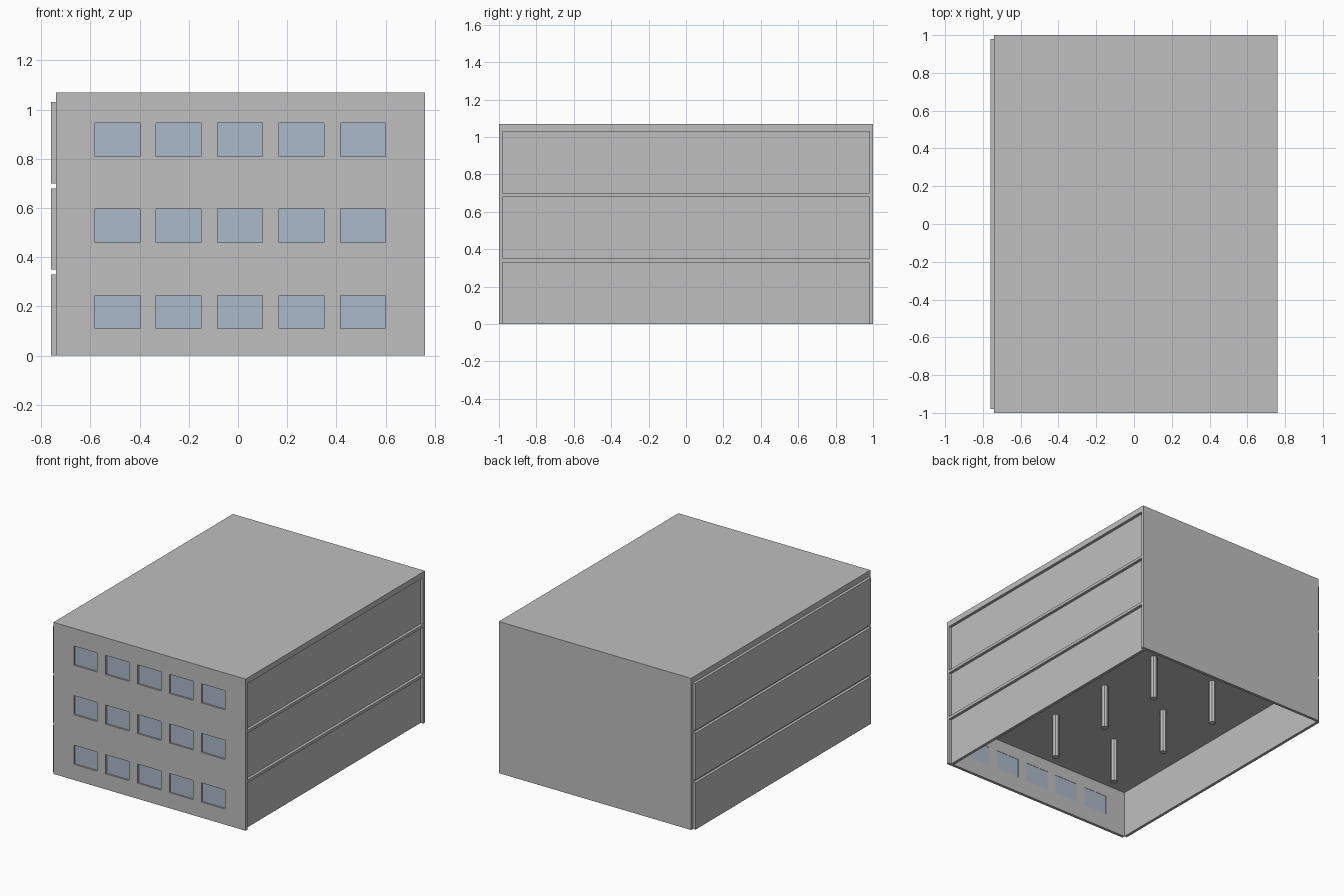
import bpy, bmesh, math

if "Cube" in bpy.data.objects:
    bpy.data.objects.remove(bpy.data.objects["Cube"])

X0, X1 = -0.74, 0.76      # frame extent in x
T = 0.02                  # wall and slab thickness
STOREY = 0.35
FLOORS = 3
TOP = 1.07


def material(name, rgb):
    m = bpy.data.materials.new(name)
    m.diffuse_color = (*rgb, 1)
    m.use_nodes = True
    m.node_tree.nodes["Principled BSDF"].inputs["Base Color"].default_value = m.diffuse_color
    return m


concrete = material("concrete_grey", (0.52, 0.52, 0.52))
glass = material("glass_blue", (0.41, 0.49, 0.59))


def finish(name, bm, mat):
    bmesh.ops.recalc_face_normals(bm, faces=bm.faces)
    me = bpy.data.meshes.new(name)
    bm.to_mesh(me)
    bm.free()
    me.materials.append(mat)
    ob = bpy.data.objects.new(name, me)
    bpy.context.collection.objects.link(ob)
    return ob


def box(name, x, y, z, mat=concrete):
    bm = bmesh.new()
    bmesh.ops.create_cube(bm, size=1)
    for v in bm.verts:
        for i, (a, b) in enumerate((x, y, z)):
            v.co[i] = a if v.co[i] < 0 else b
    return finish(name, bm, mat)


# Window layout
win_x = [(-0.582 + 0.2495 * i, -0.399 + 0.2495 * i) for i in range(5)]
win_z = [(0.11 + STOREY * k, 0.245 + STOREY * k) for k in range(FLOORS)]

# Front wall with window openings
xs = [X0] + [v for pair in win_x for v in pair] + [X1]
zs = [0] + [v for pair in win_z for v in pair] + [TOP]
bm = bmesh.new()
grid = [[bm.verts.new((x, -1, z)) for z in zs] for x in xs]
for i in range(len(xs) - 1):
    for k in range(len(zs) - 1):
        if i % 2 and k % 2:
            continue
        bm.faces.new((grid[i][k], grid[i + 1][k],
                      grid[i + 1][k + 1], grid[i][k + 1]))
ext = bmesh.ops.extrude_face_region(bm, geom=bm.faces[:])
for v in ext["geom"]:
    if isinstance(v, bmesh.types.BMVert):
        v.co.y += T
finish("front_wall", bm, concrete)

# Window panes set back in the openings
for k, z in enumerate(win_z):
    for i, x in enumerate(win_x):
        box(f"window_pane_{k}_{i}", x, (-0.988, -0.982), z, glass)

# Back wall and roof
box("back_wall", (X0, X1), (1 - T, 1), (0, TOP))
box("roof_slab", (X0, X1), (-1 + T, 1 - T), (1.03, TOP))

for k in range(FLOORS):
    base = k * STOREY
    ceiling = base + STOREY - T
    # Floor slab above this storey, standing proud of the right panels
    if k < FLOORS - 1:
        box(f"floor_slab_{k}", (X0, X1), (-1 + T, 1 - T),
            (ceiling, ceiling + T))
    # Side panels: proud on the left, recessed on the right
    for side, x in (("left", X0 - T), ("right", X1 - 2 * T)):
        box(f"{side}_panel_{k}", (x, x + T), (-1 + T, 1 - T),
            (base, ceiling))
    # Columns
    low = base + (T if k == 0 else 0)
    for i, cx in enumerate((-0.25, 0.25)):
        for j, cy in enumerate((-0.5, 0, 0.5)):
            bm = bmesh.new()
            bmesh.ops.create_cone(bm, cap_ends=True, segments=8,
                                  radius1=0.024, radius2=0.024,
                                  depth=ceiling - low)
            bmesh.ops.translate(bm, verts=bm.verts,
                                vec=(cx, cy, (low + ceiling) / 2))
            finish(f"column_{k}_{i}_{j}", bm, concrete)
